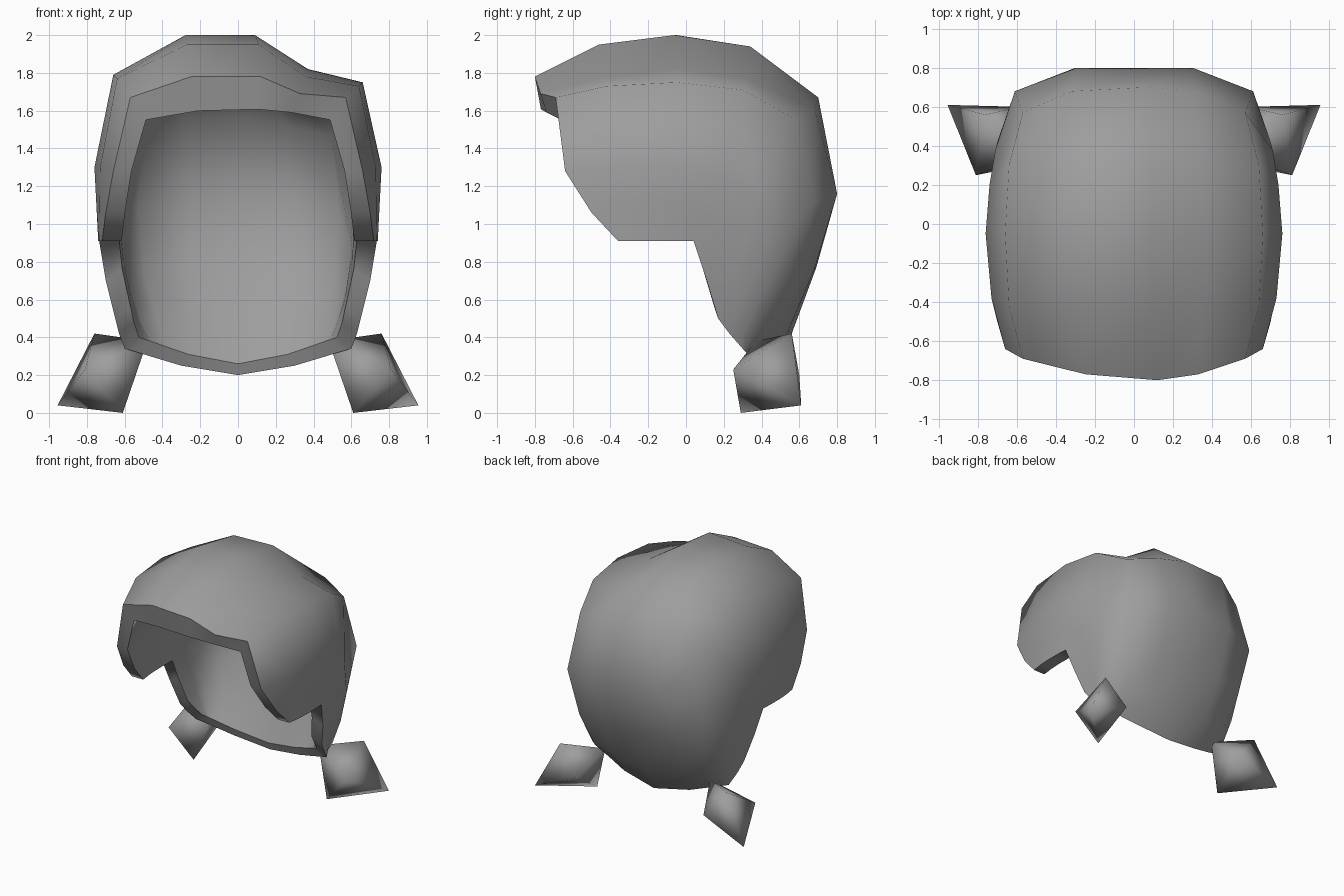
import bpy, bmesh
from math import radians

if "Cube" in bpy.data.objects:
    bpy.data.objects.remove(bpy.data.objects["Cube"])

grey = bpy.data.materials.new("dark_grey")
grey.diffuse_color = (.34, .34, .34, 1)
grey.use_nodes = True
grey.node_tree.nodes["Principled BSDF"].inputs["Base Color"].default_value = grey.diffuse_color


def finish(name, bm, angle):
    bmesh.ops.recalc_face_normals(bm, faces=bm.faces)
    mesh = bpy.data.meshes.new(name)
    bm.to_mesh(mesh)
    bm.free()
    mesh.materials.append(grey)
    ob = bpy.data.objects.new(name, mesh)
    bpy.context.collection.objects.link(ob)
    bpy.ops.object.select_all(action='DESELECT')
    bpy.context.view_layer.objects.active = ob
    ob.select_set(True)
    bpy.ops.object.shade_smooth_by_angle(angle=radians(angle), keep_sharp_edges=True)


# Arches from the fringe, over the crown, to the nape:
# ridge (x, y, z), parting (x, y, z), corner, cheek, lower edge
ARCHES = [
    ((.12, -.80, 1.78), (.33, -.77, 1.69), (.57, -.69, 1.67), (.66, -.64, 1.28), (.72, -.36, .91)),
    ((.11, -.46, 1.95), (.36, -.42, 1.78), (.64, -.42, 1.73), (.73, -.38, 1.30), (.735, -.26, .91)),
    ((.09, -.06, 2.00), (.37, -.05, 1.82), (.66, -.05, 1.75), (.76, -.05, 1.30), (.74, -.16, .91)),
    ((.08, .34, 1.94), (.35, .32, 1.77), (.64, .30, 1.71), (.74, .20, 1.25), (.74, -.06, .91)),
    ((.05, .70, 1.67), (.32, .68, 1.61), (.57, .57, 1.56), (.71, .38, 1.12), (.735, .04, .91)),
    ((.00, .80, 1.16), (.30, .80, 1.16), (.61, .68, 1.12), (.70, .42, .86), (.70, .11, .70)),
    ((.00, .69, .77), (.30, .68, .76), (.57, .58, .72), (.66, .40, .62), (.65, .17, .50)),
    ((.00, .56, .42), (.28, .54, .43), (.50, .48, .45), (.60, .38, .43), (.63, .23, .42)),
    ((.00, .42, .20), (.30, .38, .25), (.45, .34, .295), (.53, .32, .32), (.60, .30, .34)),
]
bm = bmesh.new()
outer = []
for i, (ridge, part, corner, cheek, edge) in enumerate(ARCHES):
    left_top = (-part[0] * (.75 if i < 4 else 1), part[1],
                ridge[2] if i < 5 else part[2])
    low = (.70, -.50, 1.06) if i == 0 else [(a + b) / 2 for a, b in zip(cheek, edge)]
    side = [corner, cheek, low, edge]
    left = [(-x, y, z) for x, y, z in reversed(side)]
    if 0 < i < 4:
        x, y, z = left[-1]
        left[-1] = (x, y, z + .04)
    outer.append([bm.verts.new(p) for p in left + [left_top, ridge, part] + side])


def skin(grid):
    for a, b in zip(grid, grid[1:]):
        for c in range(len(a) - 1):
            bm.faces.new((a[c], a[c + 1], b[c + 1], b[c]))


skin(outer)


# Inner lining: a reduced copy, with a wider lip around the opening
def lining(v):
    x, y, z = v.co
    if not v.is_boundary:
        return (.865 * x, .87 * y, .91 + (z - .91) * .86)
    if z > 1.5:
        return (.855 * x, .96 * y, 1.61 - .18 * x * x)
    if z < .9:
        return (.875 * x, y - .02, z + .06)
    return (.855 * x, y, z)


points = [[lining(v) for v in row] for row in outer]
inner = [[bm.verts.new(p) for p in row] for row in points]
skin(inner)


# Crisp rim joining the outer hair and the lining
def border(g):
    return (g[0] + [r[-1] for r in g[1:-1]] + g[-1][::-1]
            + [r[0] for r in g[-2:0:-1]])


bo, bi = border(outer), border(inner)
for k in range(len(bo)):
    bm.faces.new((bo[k - 1], bo[k], bi[k], bi[k - 1]))
    for loop in (bo, bi):
        bm.edges.get((loop[k - 1], loop[k])).smooth = False
finish("hair_shell", bm, 80)

# Two faceted bunches at the nape
BUNCH = [(.955, .61, .04), (.81, .25, .23), (.61, .29, 0), (.76, .56, .42),
         (.48, .37, .38), (.58, .60, .20)]
for side, name in ((1, "right_bunch"), (-1, "left_bunch")):
    bm = bmesh.new()
    verts = [bm.verts.new((side * x, y, z)) for x, y, z in BUNCH]
    bmesh.ops.convex_hull(bm, input=verts)
    finish(name, bm, 120)
